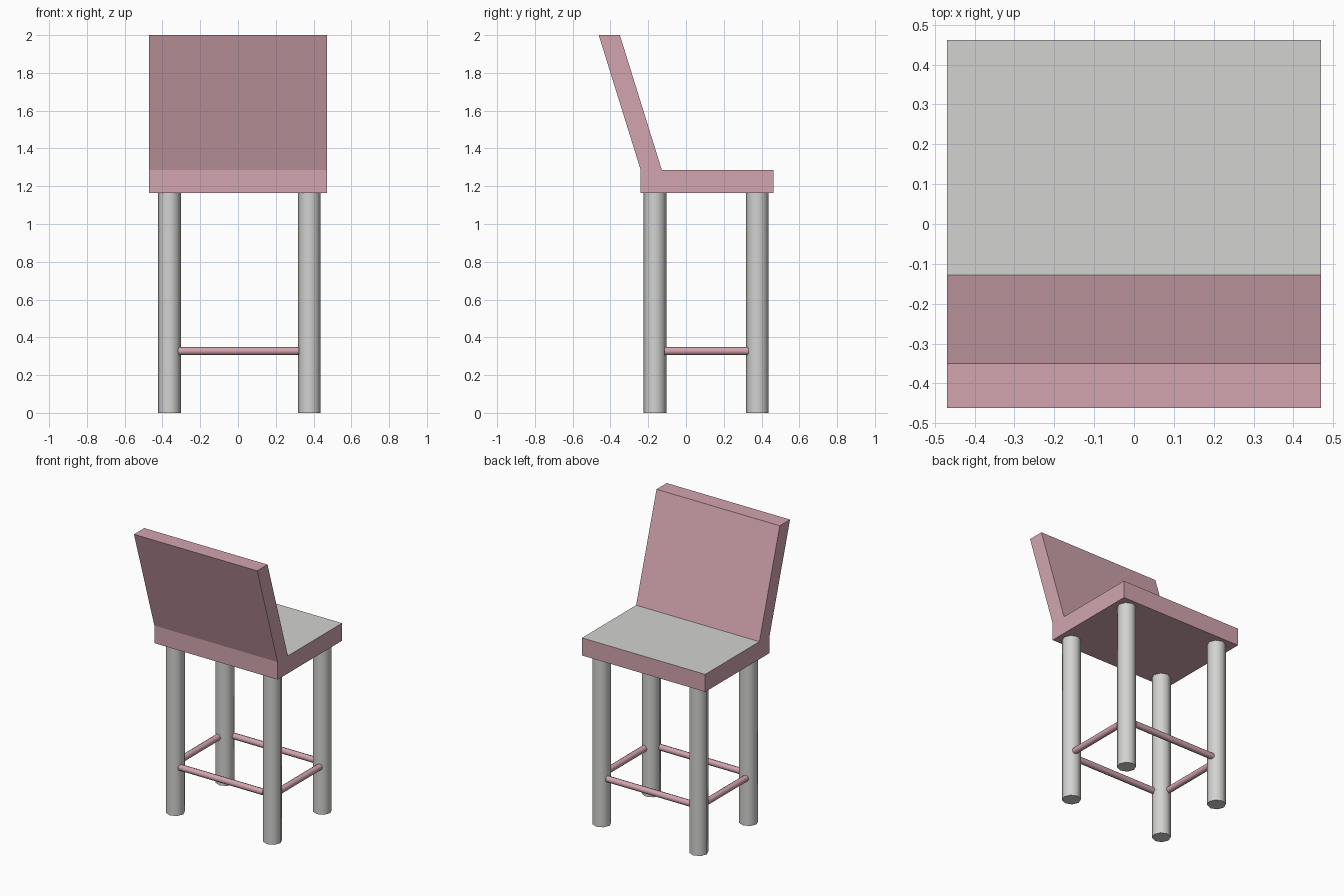
import bpy, bmesh, math
from mathutils import Vector

if "Cube" in bpy.data.objects:
    bpy.data.objects.remove(bpy.data.objects["Cube"])


def material(name, rgb):
    m = bpy.data.materials.new(name)
    m.diffuse_color = (*rgb, 1.0)
    m.use_nodes = True
    m.node_tree.nodes["Principled BSDF"].inputs["Base Color"].default_value = m.diffuse_color
    return m


pink = material("dusty pink", (0.645, 0.376, 0.429))
grey = material("light grey", (0.645, 0.645, 0.63))


def finish(bm, name, mats):
    bmesh.ops.recalc_face_normals(bm, faces=bm.faces)
    mesh = bpy.data.meshes.new(name)
    bm.to_mesh(mesh)
    bm.free()
    for m in mats:
        mesh.materials.append(m)
    ob = bpy.data.objects.new(name, mesh)
    bpy.context.collection.objects.link(ob)
    return ob


def rod(name, a, b, radius, mat):
    """Eight-sided bar from a to b with smooth sides and flat ends."""
    a, b = Vector(a), Vector(b)
    bm = bmesh.new()
    bmesh.ops.create_cone(bm, cap_ends=True, segments=8, radius1=radius,
                          radius2=radius, depth=(b - a).length)
    turn = Vector((0, 0, 1)).rotation_difference(b - a).to_matrix().to_4x4()
    bmesh.ops.transform(bm, matrix=turn, verts=bm.verts)
    bmesh.ops.translate(bm, vec=(a + b) / 2, verts=bm.verts)
    ob = finish(bm, name, [mat])
    bpy.ops.object.select_all(action='DESELECT')
    ob.select_set(True)
    bpy.context.view_layer.objects.active = ob
    bpy.ops.object.shade_smooth_by_angle(angle=math.radians(50))


# Seat and leaning back: one side profile pushed across the width
profile = [(-0.24, 1.165), (0.462, 1.165), (0.462, 1.286), (-0.128, 1.286),
           (-0.35, 2.0), (-0.462, 2.0), (-0.24, 1.286)]
bm = bmesh.new()
side = bm.faces.new([bm.verts.new((-0.47, y, z)) for y, z in profile])
ext = bmesh.ops.extrude_face_region(bm, geom=[side], use_keep_orig=True)
bmesh.ops.translate(bm, vec=(0.94, 0, 0),
                    verts=[v for v in ext["geom"] if isinstance(v, bmesh.types.BMVert)])
seat = finish(bm, "seat_and_back", [pink, grey])
for f in seat.data.polygons:
    # grey cushion surface: upward face at seat height
    if f.normal.z > 0.9 and f.center.z < 1.5:
        f.material_index = 1

# Legs
XL, XR, YF, YB = -0.363, 0.378, -0.164, 0.378
for yn, y in (("front", YF), ("rear", YB)):
    for xn, x in (("left", XL), ("right", XR)):
        rod(f"{yn}_{xn}_leg", (x, y, 0), (x, y, 1.165), 0.06, grey)

# Foot rails, set slightly outward of the leg centres
OUT, Z, R = 0.015, 0.327, 0.0215
for n, y in (("front", YF - OUT), ("rear", YB + OUT)):
    rod(n + "_foot_rail", (-0.318, y, Z), (0.324, y, Z), R, pink)
for n, x in (("left", XL - OUT), ("right", XR + OUT)):
    rod(n + "_foot_rail", (x, -0.113, Z), (x, 0.33, Z), R, pink)
